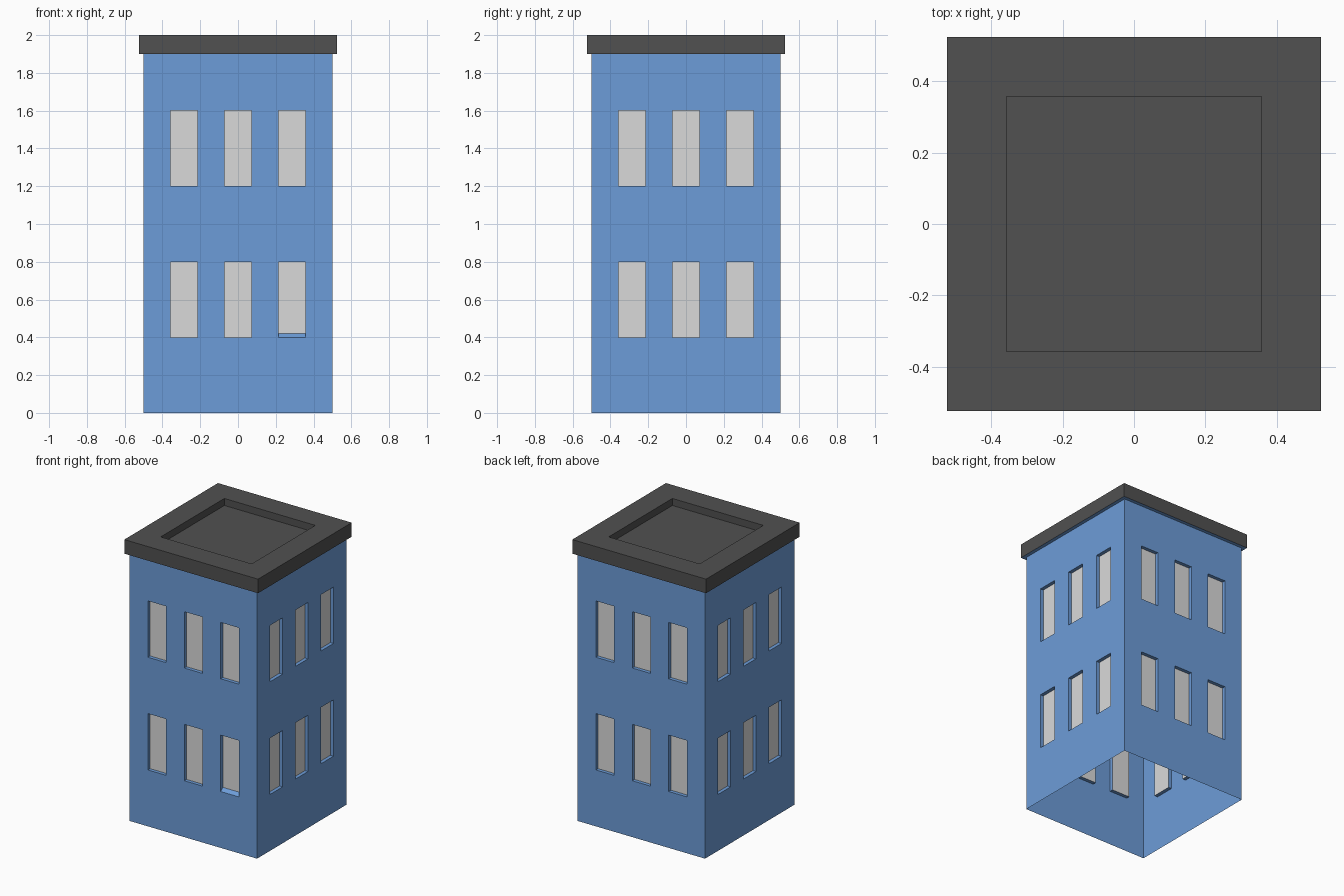
import bpy, bmesh, math
from mathutils import Matrix, Vector

if "Cube" in bpy.data.objects:
    bpy.data.objects.remove(bpy.data.objects["Cube"])


def material(name, rgb):
    m = bpy.data.materials.new(name)
    m.diffuse_color = (*rgb, 1)
    m.use_nodes = True
    m.node_tree.nodes["Principled BSDF"].inputs["Base Color"].default_value = m.diffuse_color
    return m


BLUE = material("blue wall", (0.152, 0.335, 0.69))
GREY = material("pale grey window", (0.70, 0.70, 0.70))
DARK = material("dark roof", (0.082, 0.082, 0.082))

DEPTH = 0.025                                  # window recess
XS = [-0.5 + i / 7 for i in range(8)]          # wall columns
ZS = [0, 0.4, 0.8, 1.2, 1.6, 1.9]              # wall rows


def finish(bm, name, mats):
    bmesh.ops.remove_doubles(bm, verts=bm.verts, dist=1e-5)
    me = bpy.data.meshes.new(name)
    bm.to_mesh(me)
    bm.free()
    for m in mats:
        me.materials.append(m)
    ob = bpy.data.objects.new(name, me)
    bpy.context.collection.objects.link(ob)
    return ob


# Four walls with recessed windows, open underneath
bm = bmesh.new()


def quad(turn, pts, mat=0):
    f = bm.faces.new([bm.verts.new(turn @ Vector(p)) for p in pts])
    f.material_index = mat


for side in range(4):
    turn = Matrix.Rotation(side * math.pi / 2, 3, 'Z')
    for i in range(7):
        for j in range(5):
            x0, x1, z0, z1 = XS[i], XS[i + 1], ZS[j], ZS[j + 1]
            rim = [(x0, -0.5, z0), (x1, -0.5, z0), (x1, -0.5, z1), (x0, -0.5, z1)]
            if i % 2 and j % 2:
                # one front window has a raised, sloping sill
                sill = 0.02 if (side, i, j) == (0, 5, 1) else 0
                y = -0.5 + DEPTH
                pane = [(x0, y, z0 + sill), (x1, y, z0 + sill), (x1, y, z1), (x0, y, z1)]
                quad(turn, pane, 1)
                for k in range(4):
                    n = (k + 1) % 4
                    quad(turn, [rim[k], rim[n], pane[n], pane[k]])
            else:
                quad(turn, rim)
finish(bm, "walls_with_windows", [BLUE, GREY])

# Roof cap: successive square rings from the wall top to the sunken panel
bm = bmesh.new()
rings = []
for r, z in [(0.5, 1.9), (0.525, 1.9), (0.525, 2.0), (5 / 14, 2.0), (5 / 14, 1.95)]:
    rings.append([bm.verts.new((sx * r, sy * r, z))
                  for sx, sy in [(-1, -1), (1, -1), (1, 1), (-1, 1)]])
for n, (a, b) in enumerate(zip(rings, rings[1:])):
    for k in range(4):
        f = bm.faces.new([a[k], a[(k + 1) % 4], b[(k + 1) % 4], b[k]])
        f.material_index = 1 if n == 0 else 0   # underside of the ledge is wall blue
bm.faces.new(rings[-1])
finish(bm, "roof_cap", [DARK, BLUE])
